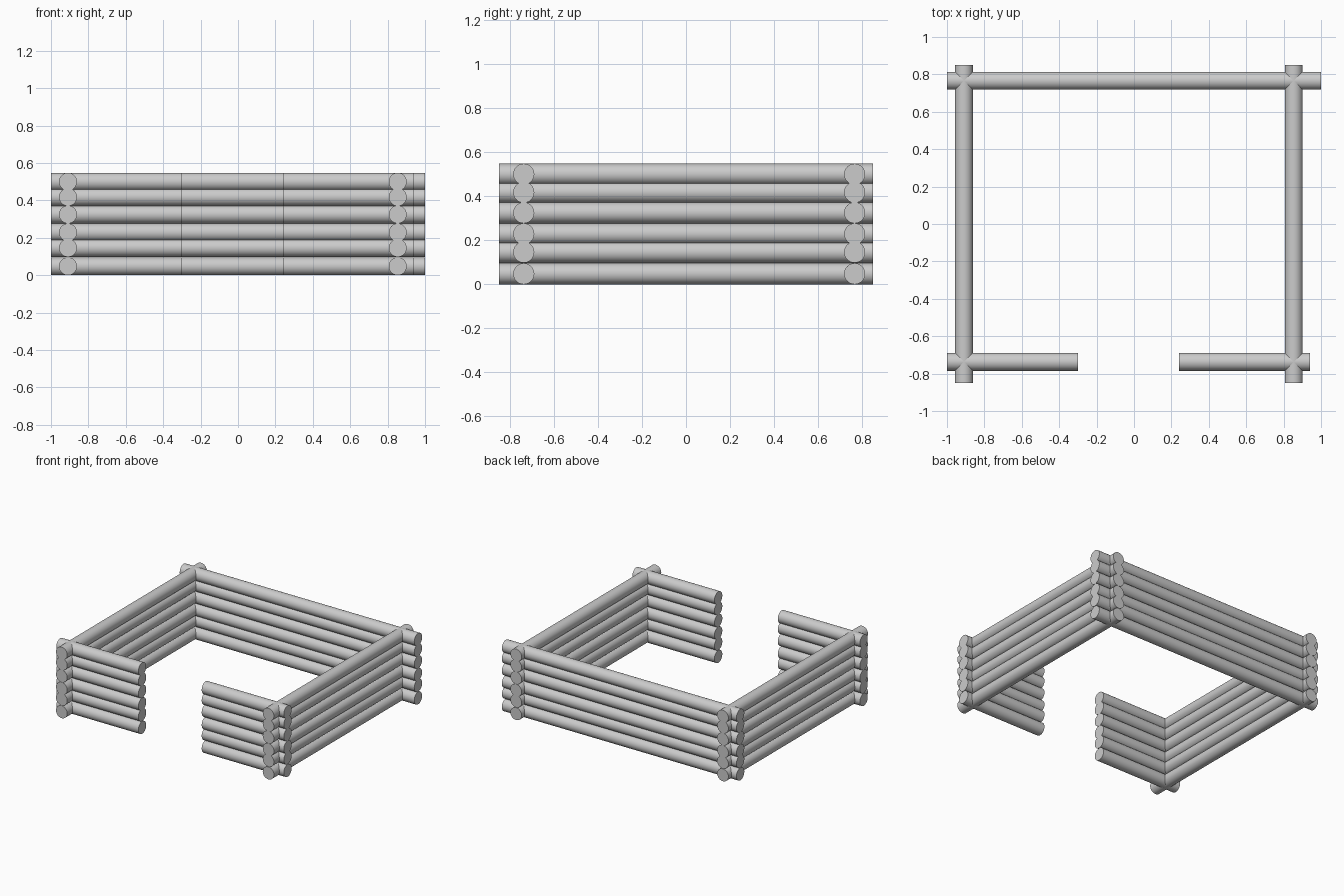
import bpy
from math import pi

cube = bpy.data.objects.get("Cube")
if cube:
    bpy.data.objects.remove(cube, do_unlink=True)

RADIUS = 0.048
LEVELS = (0.048, 0.146, 0.229, 0.325, 0.418, 0.5)  # log centre heights
SIDE_END = 0.85


def log(name, axis, start, end, offset, z):
    """One round log along x or y, from start to end."""
    mid = (start + end) / 2
    along_x = axis == "x"
    bpy.ops.mesh.primitive_cylinder_add(
        vertices=32, radius=RADIUS, depth=end - start,
        location=(mid, offset, z) if along_x else (offset, mid, z),
        rotation=(0, pi / 2, 0) if along_x else (pi / 2, 0, 0))
    obj = bpy.context.object
    obj.name = name
    bpy.ops.object.shade_smooth_by_angle()


# Walls: name, axis, start, end, offset across the axis
WALLS = (
    ("back_wall_log", "x", -1, 1, 0.766),
    ("front_right_wall_log", "x", -1, -0.3, -0.737),
    ("front_left_wall_log", "x", 0.24, 0.94, -0.737),
    ("right_wall_log", "y", -SIDE_END, SIDE_END, -0.909),
    ("left_wall_log", "y", -SIDE_END, SIDE_END, 0.854),
)

# Stack every wall, leaving the doorway gap at the front
for name, axis, start, end, offset in WALLS:
    for i, z in enumerate(LEVELS, 1):
        log(f"{name}_{i}", axis, start, end, offset, z)
